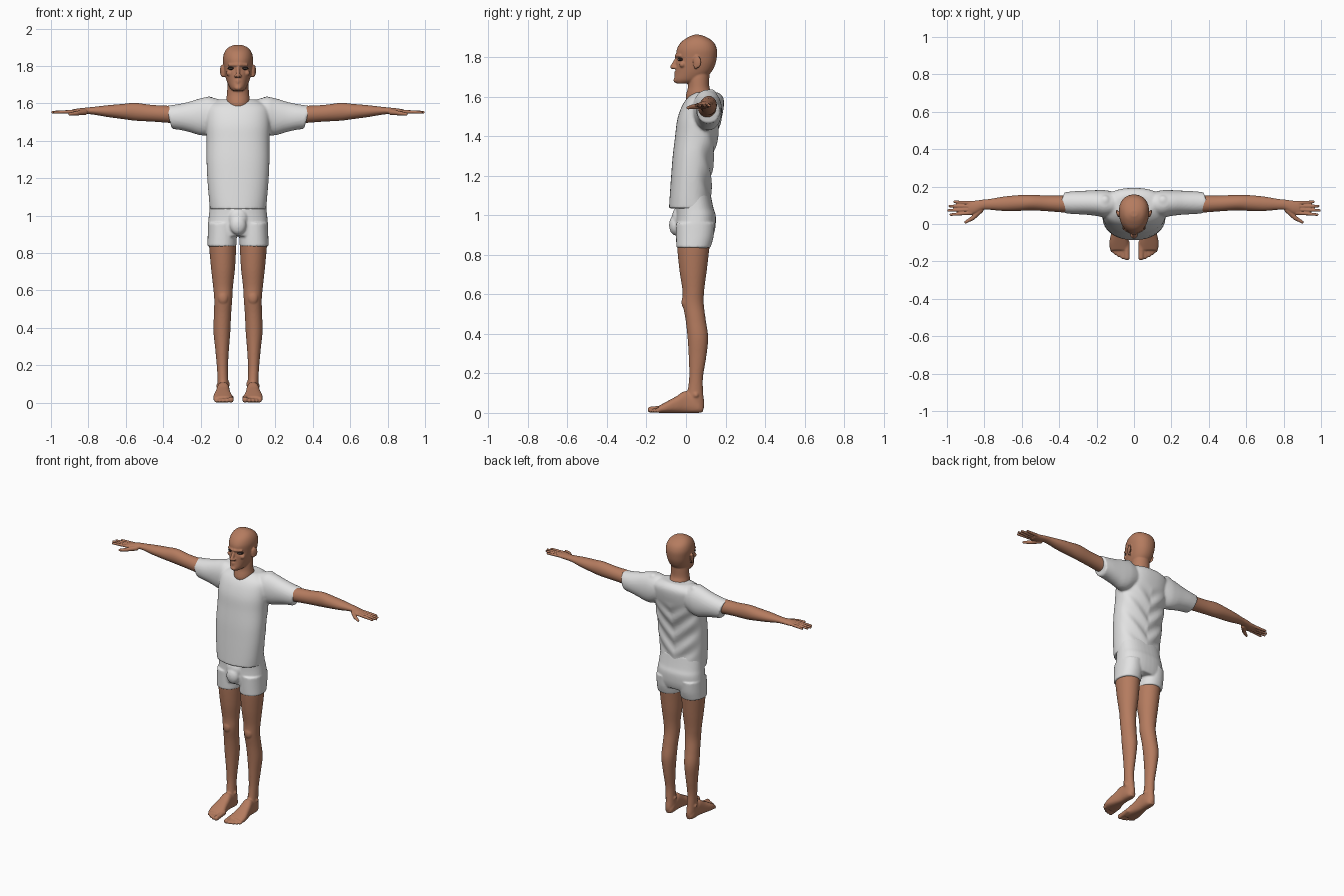
import bpy, bmesh, math
from mathutils import Vector, Matrix


def material(name, rgb):
    m = bpy.data.materials.new(name)
    m.diffuse_color = (*rgb, 1)
    return m


SKIN = material("warm brown skin", (0.46, 0.20, 0.115))
CLOTH = material("white cloth", (0.76, 0.76, 0.76))
DARK = material("dark lashes", (0.02, 0.012, 0.01))
WHITE = material("eye white", (0.6, 0.55, 0.52))


def spline(a, b, c, d, t):
    return 0.5 * (2 * b + (c - a) * t + (2 * a - 5 * b + 4 * c - d) * t * t
                  + (3 * b - a - 3 * c + d) * t ** 3)


def loft(bm, axis, rows, power=2.0, seg=40, steps=6):
    """Closed tube along an axis; row = (position, min a, max a, min b, max b)."""
    P, n, rings = [Vector(r) for r in rows], len(rows), []
    order = {"x": (1, 2, 0), "y": (0, 2, 1), "z": (0, 1, 2)}[axis]
    for i in range(n - 1):
        for s in range(steps + (i == n - 2)):
            q = spline(P[max(i - 1, 0)], P[i], P[i + 1], P[min(i + 2, n - 1)], s / steps)
            ring = []
            for k in range(seg):
                c, d = math.cos(2 * math.pi * k / seg), math.sin(2 * math.pi * k / seg)
                co = [0, 0, 0]
                co[order[0]] = (q[1] + q[2]) / 2 + (q[2] - q[1]) / 2 * math.copysign(abs(c) ** (2 / power), c)
                co[order[1]] = (q[3] + q[4]) / 2 + (q[4] - q[3]) / 2 * math.copysign(abs(d) ** (2 / power), d)
                co[order[2]] = q[0]
                ring.append(bm.verts.new(co))
            rings.append(ring)
    for a, b in zip(rings, rings[1:]):
        for k in range(seg):
            bm.faces.new((a[k], a[(k + 1) % seg], b[(k + 1) % seg], b[k]))
    bm.faces.new(rings[0][::-1])
    bm.faces.new(rings[-1])
    return [v for r in rings for v in r]


def blob(bm, loc, radii, rot=0):
    m = Matrix.Translation(loc) @ Matrix.Rotation(rot, 4, "Z") @ Matrix.Diagonal((*radii, 1))
    bmesh.ops.create_uvsphere(bm, u_segments=16, v_segments=10, radius=1, matrix=m)


def chain(bm, p, q, r0, r1, n=14):
    for i in range(n + 1):
        r = r0 + (r1 - r0) * i / n
        blob(bm, Vector(p).lerp(Vector(q), i / n), (r, r, r))


def finish(name, bm, mat, voxel=None):
    """Mirror over x, then fuse the overlapping pieces into one smooth skin."""
    bmesh.ops.recalc_face_normals(bm, faces=bm.faces[:])
    me = bpy.data.meshes.new(name)
    for f in bm.faces:
        f.smooth = True
    bm.to_mesh(me)
    bm.free()
    me.materials.append(mat)
    ob = bpy.data.objects.new(name, me)
    bpy.context.collection.objects.link(ob)
    ob.modifiers.new("mirror", "MIRROR").use_mirror_merge = False
    if voxel:
        r = ob.modifiers.new("fuse", "REMESH")
        r.mode, r.voxel_size, r.use_smooth_shade = "VOXEL", voxel, True
        s = ob.modifiers.new("soften", "SMOOTH")
        s.factor, s.iterations = 0.5, 4


# Head and neck
bm = bmesh.new()
skull = [(1.667, .028, -.05, .03), (1.685, .046, -.059, .085), (1.72, .061, -.054, .125),
         (1.76, .071, -.051, .147), (1.80, .077, -.050, .156), (1.84, .080, -.046, .156),
         (1.875, .071, -.025, .14), (1.90, .05, .01, .105), (1.913, .018, .04, .07)]
for v in loft(bm, "z", [(z, -w, w, f, b) for z, w, f, b in skull], 2.15):
    v.co.x *= 1 + 0.9 * (v.co.y - 0.05)
    if v.co.y < 0:  # eye sockets
        v.co.y += .009 * math.exp(-((abs(v.co.x) - .036) / .018) ** 2 - ((v.co.z - 1.787) / .013) ** 2)
neck = [(1.54, .055, .03, .14), (1.58, .06, .003, .142), (1.60, .063, -.001, .138),
        (1.62, .063, .003, .13), (1.65, .059, .01, .118), (1.70, .056, .012, .118), (1.74, .05, .02, .12)]
loft(bm, "z", [(z, -w, w, f, b) for z, w, f, b in neck])
chain(bm, (0, -.045, 1.795), (0, -.068, 1.75), .009, .012)       # nose
blob(bm, (.012, -.058, 1.747), (.009, .013, .008))
chain(bm, (.008, -.049, 1.806), (.046, -.03, 1.806), .009, .008)  # brow
chain(bm, (0, -.053, 1.722), (.022, -.044, 1.718), .007, .004)    # lips
chain(bm, (0, -.053, 1.712), (.02, -.045, 1.715), .007, .004)
blob(bm, (0, -.05, 1.683), (.02, .014, .013))                     # chin
blob(bm, (.046, -.018, 1.762), (.018, .016, .016))                # cheek
blob(bm, (.086, .056, 1.775), (.008, .022, .032), -.35)           # ear
blob(bm, (.08, .05, 1.755), (.01, .012, .016))
finish("head_and_neck", bm, SKIN, .004)

# Eyes
for name, mat, loc, rad in (("eye_lashes", DARK, (.036, -.028, 1.788), (.021, .012, .009)),
                            ("eye_whites", WHITE, (.036, -.031, 1.787), (.013, .0105, .0045)),
                            ("irises", DARK, (.036, -.036, 1.787), (.0045, .0065, .0045))):
    bm = bmesh.new()
    blob(bm, loc, rad, .4)
    finish(name, bm, mat)

# Arms with hands
bm = bmesh.new()
loft(bm, "x", [(.30, .06, .155, 1.49, 1.58), (.38, .062, .152, 1.497, 1.588),
               (.46, .068, .152, 1.503, 1.592), (.55, .073, .156, 1.508, 1.603),
               (.62, .07, .154, 1.517, 1.597), (.70, .07, .146, 1.528, 1.59),
               (.77, .076, .134, 1.54, 1.582), (.81, .075, .13, 1.543, 1.578),
               (.85, .055, .125, 1.54, 1.574), (.885, .05, .122, 1.543, 1.568)])
for y0, x1, y1 in ((.059, .98, .05), (.077, .992, .073), (.095, .985, .096), (.112, .96, .119)):
    chain(bm, (.87, y0, 1.557), (x1, y1, 1.553), .0105, .0075, 20)
chain(bm, (.82, .075, 1.553), (.862, .032, 1.548), .016, .012)
chain(bm, (.862, .032, 1.548), (.9, .01, 1.543), .012, .008)
finish("arms_and_hands", bm, SKIN, .0035)

# Legs with feet
bm = bmesh.new()
legs = [(.89, .082, .073, -.044, .125), (.83, .082, .072, -.044, .118), (.72, .08, .064, -.033, .105),
        (.62, .08, .053, -.018, .092), (.55, .079, .048, -.016, .09), (.47, .083, .046, -.002, .1),
        (.38, .086, .045, .008, .112), (.28, .085, .036, .014, .102), (.18, .083, .029, .016, .086),
        (.10, .08, .029, .005, .087), (.04, .078, .03, -.02, .093), (.008, .078, .025, -.02, .085)]
loft(bm, "z", [(z, c - w, c + w, f, b) for z, c, w, f, b in legs])
loft(bm, "y", [(.085, .06, .095, .004, .04), (.06, .048, .107, 0, .07), (0, .046, .112, 0, .11),
               (-.05, .04, .122, 0, .083), (-.1, .03, .132, 0, .056), (-.14, .03, .128, 0, .034)], 2.6)
for x, y, r in ((.038, -.179, .016), (.061, -.177, .011), (.081, -.168, .0105), (.099, -.157, .01), (.116, -.143, .01)):
    chain(bm, (x, -.1, .024), (x, y, r), r, r)
blob(bm, (.08, -.005, .56), (.028, .018, .035))                   # kneecap
blob(bm, (.053, .045, .1), (.01, .014, .014))                     # ankle bones
blob(bm, (.107, .05, .09), (.01, .014, .014))
finish("legs_and_feet", bm, SKIN, .005)

# Shorts
bm = bmesh.new()
hips = [(1.12, .148, -.05, .122), (1.04, .152, -.05, .138), (1.0, .156, -.05, .15),
        (.95, .16, -.052, .15), (.915, .16, -.05, .144), (.89, .155, -.045, .135)]
loft(bm, "z", [(z, -w, w, f, b) for z, w, f, b in hips], 2.4)
loft(bm, "z", [(.96, .01, .16, -.05, .145), (.89, .007, .162, -.05, .139), (.835, .009, .163, -.049, .124)], 2.2)
blob(bm, (0, -.054, .95), (.045, .032, .052))
blob(bm, (0, -.045, .985), (.05, .026, .055))
finish("shorts", bm, CLOTH, .006)

# Shirt: body with back folds, and sleeves with slanted cuffs
bm = bmesh.new()
shirt = [(1.035, .150, -.086, .138), (1.10, .156, -.082, .126), (1.20, .164, -.075, .13),
         (1.30, .168, -.067, .14), (1.40, .168, -.055, .16), (1.48, .172, -.045, .178),
         (1.54, .172, -.026, .19), (1.58, .165, -.004, .192), (1.605, .135, .02, .182), (1.622, .095, .045, .16)]
for v in loft(bm, "z", [(z, -w, w, f, b) for z, w, f, b in shirt], 2.35, 64, 8):
    k = max(0, min(1, (v.co.y - .06) / .06)) * max(0, min(1, (v.co.z - 1.06) / .08, (1.5 - v.co.z) / .08))
    v.co.y += .006 * k * math.sin(52 * (v.co.z - .9 * abs(v.co.x)))
for v in loft(bm, "x", [(.07, .05, .165, 1.48, 1.612), (.15, .035, .18, 1.435, 1.634),
                        (.20, .043, .181, 1.43, 1.627), (.26, .05, .178, 1.445, 1.607),
                        (.32, .053, .175, 1.458, 1.594), (.37, .057, .17, 1.464, 1.587)], 2.1):
    v.co.x += .27 * (v.co.z - 1.525) * max(0, (v.co.x - .2) / .17)
blob(bm, (.155, .125, 1.612), (.03, .03, .026))
finish("shirt", bm, CLOTH, .007)
